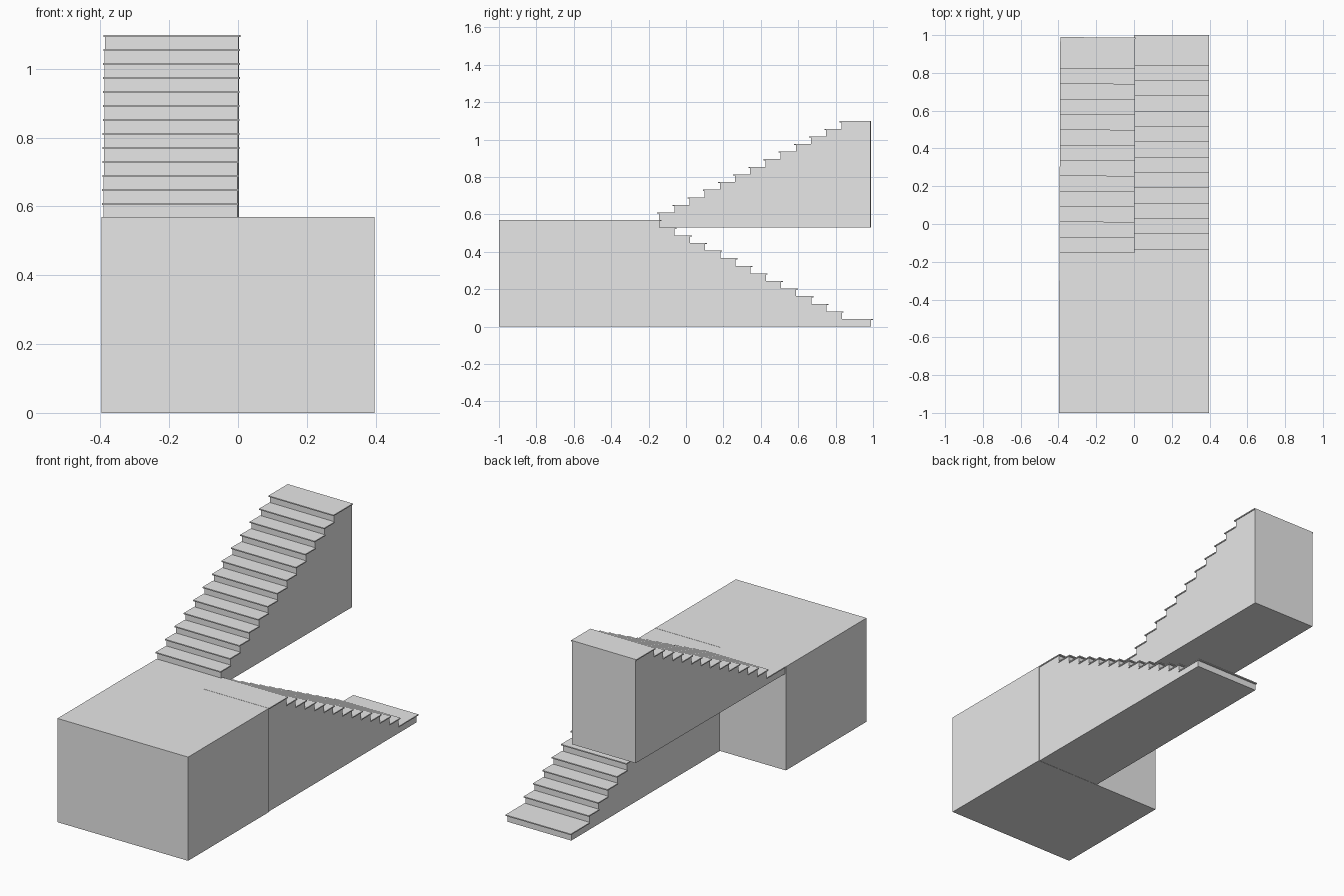
import bpy
import bmesh
import math

cube = bpy.data.objects.get("Cube")
if cube:
    bpy.data.objects.remove(cube, do_unlink=True)

# Single plain grey
grey = bpy.data.materials.new("plain_grey")
grey.use_nodes = True
colour = (0.8, 0.8, 0.8, 1)
grey.diffuse_color = colour
grey.node_tree.nodes["Principled BSDF"].inputs["Base Color"].default_value = colour

STEPS = 14
RISE = 0.0407
RUN = 0.0812
END_RUN = 0.157      # deeper first and last treads
WIDTH = 0.397
NOSE = 0.01
SLAB = 0.006
SIDE = 0.004         # tread overhang at the sides


def add_box(bm, low, high):
    verts = bmesh.ops.create_cube(bm, size=1)["verts"]
    for v in verts:
        for i in range(3):
            v.co[i] = low[i] if v.co[i] < 0 else high[i]


def finish(name, bm):
    bmesh.ops.recalc_face_normals(bm, faces=bm.faces)
    mesh = bpy.data.meshes.new(name)
    bm.to_mesh(mesh)
    bm.free()
    mesh.materials.append(grey)
    obj = bpy.data.objects.new(name, mesh)
    bpy.context.collection.objects.link(obj)
    return obj


def make_flight(name, location, turn):
    """Solid stepped body with thin overhanging treads, climbing along local +y."""
    bm = bmesh.new()
    starts = [0] + [END_RUN + RUN * i for i in range(STEPS - 1)]
    starts.append(starts[-1] + END_RUN)

    # Stepped side profile, extruded across the width
    profile = [(starts[0], 0)]
    for i in range(STEPS):
        z = (i + 1) * RISE - SLAB
        profile += [(starts[i], z), (starts[i + 1], z)]
    profile.append((starts[-1], 0))
    half = WIDTH / 2
    face = bm.faces.new([bm.verts.new((SIDE - half, y, z)) for y, z in profile])
    moved = bmesh.ops.extrude_face_region(bm, geom=[face])["geom"]
    side = [v for v in moved if isinstance(v, bmesh.types.BMVert)]
    bmesh.ops.translate(bm, verts=side, vec=(WIDTH - 2 * SIDE, 0, 0))

    # Treads
    for i in range(STEPS):
        z = (i + 1) * RISE
        add_box(bm, (-half, starts[i] - NOSE, z - SLAB), (half, starts[i + 1], z))

    obj = finish(name, bm)
    obj.location = location
    obj.rotation_euler.z = turn
    return obj


# Landing block
bm = bmesh.new()
add_box(bm, (-0.397, -1, 0), (0.397, -0.3, STEPS * RISE))
finish("landing", bm)

# Two identical flights, doubling back at the landing
make_flight("lower_flight", (WIDTH / 2, 0.99, 0), math.pi)
make_flight("upper_flight", (-0.197, -0.3, (STEPS - 1) * RISE), -0.004)
